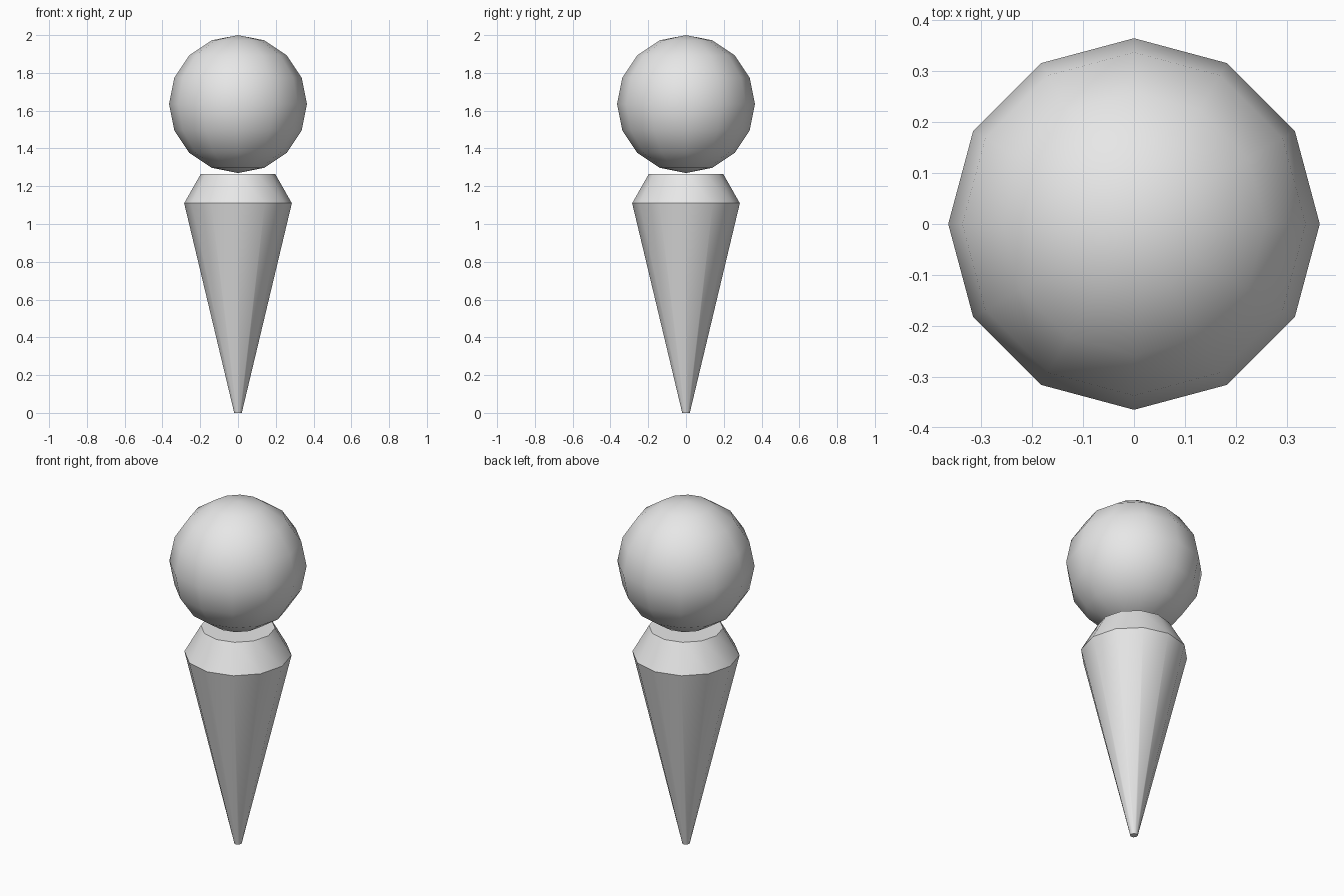
import bpy
import math

if "Cube" in bpy.data.objects:
    bpy.data.objects.remove(bpy.data.objects["Cube"], do_unlink=True)

SIDES = 12

grey = bpy.data.materials.new("light_grey")
grey.use_nodes = True
colour = (0.8, 0.8, 0.8, 1)
grey.diffuse_color = colour
grey.node_tree.nodes["Principled BSDF"].inputs["Base Color"].default_value = colour


def finish(name):
    obj = bpy.context.object
    obj.name = name
    obj.data.materials.append(grey)
    bpy.ops.object.shade_smooth_by_angle(angle=math.radians(30))
    return obj


def tapered(name, low_radius, high_radius, low, high):
    bpy.ops.mesh.primitive_cone_add(
        vertices=SIDES, radius1=low_radius, radius2=high_radius,
        depth=high - low, location=(0, 0, (low + high) / 2))
    obj = finish(name)
    return obj


def drop_cap(obj, direction):
    # Remove the hidden cap where two tapered parts meet
    import bmesh
    bm = bmesh.new()
    bm.from_mesh(obj.data)
    caps = [f for f in bm.faces if f.normal.z * direction > 0.99]
    bmesh.ops.delete(bm, geom=caps, context='FACES')
    bm.to_mesh(obj.data)
    bm.free()


# Long cone, and the bevelled rim on top of it
cone = tapered("cone", 0.02, 0.285, 0, 1.11)
drop_cap(cone, 1)
rim = tapered("rim", 0.285, 0.197, 1.11, 1.265)
drop_cap(rim, -1)

# Faceted ball just above the rim
bpy.ops.mesh.primitive_uv_sphere_add(
    segments=SIDES, ring_count=8, radius=0.365, location=(0, 0, 1.635))
finish("ball")
